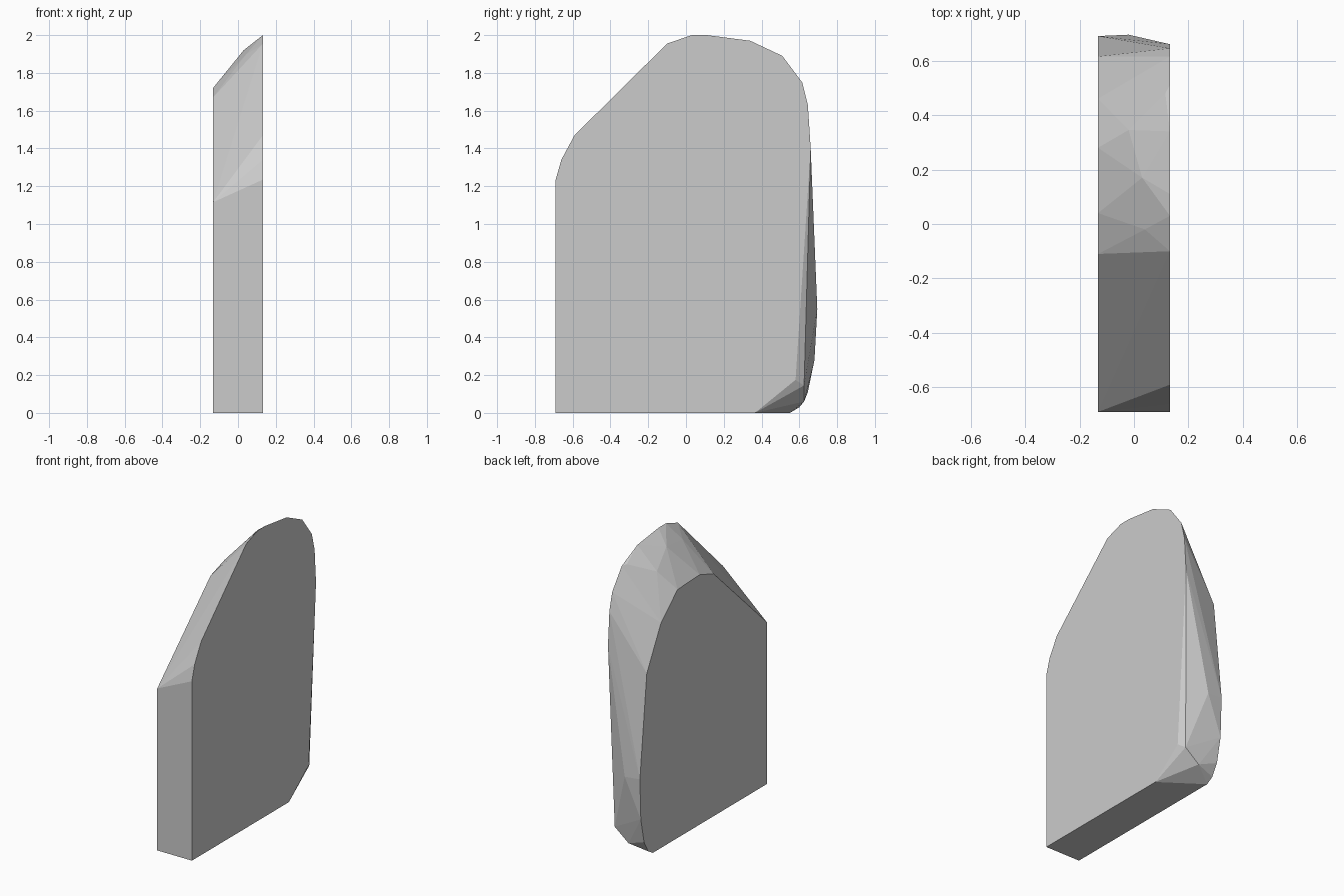
import bpy, bmesh, math

cube = bpy.data.objects.get("Cube")
if cube:
    bpy.data.objects.remove(cube, do_unlink=True)

# Plain stone grey
stone = bpy.data.materials.new("stone_grey")
grey = (0.6, 0.6, 0.6, 1.0)
stone.use_nodes = True
stone.diffuse_color = grey
stone.node_tree.nodes["Principled BSDF"].inputs["Base Color"].default_value = grey

HALF = 0.132

# Outline of the tall left cut face, as (y, z)
tall_side = [(-0.69, 0), (-0.69, 1.235), (-0.66, 1.34), (-0.59, 1.47),
             (-0.10, 1.955), (0.03, 2.0), (0.11, 2.0), (0.34, 1.97),
             (0.51, 1.89), (0.615, 1.75), (0.645, 1.63), (0.66, 1.40),
             (0.58, 0.175), (0.365, 0)]

# Outline of the lower right cut face, as (y, z)
low_side = [(-0.69, 0), (-0.69, 1.115), (-0.11, 1.67), (0.04, 1.72),
            (0.28, 1.71), (0.46, 1.55), (0.615, 1.26), (0.69, 0.56),
            (0.68, 0.28), (0.645, 0.11), (0.60, 0.03), (0.55, 0)]

# Worn rim between the two cut faces
rim = [(0.03, 0.17, 1.92), (-0.02, 0.345, 1.83), (0.115, 0.48, 1.895),
       (0.04, -0.02, 1.895), (-0.02, 0.695, 0.55), (0.105, 0.625, 0.145),
       (0.0, 0.625, 0.06)]

# Broken slab: faceted convex body around the outlines
points = [(HALF, y, z) for y, z in tall_side]
points += [(-HALF, y, z) for y, z in low_side]
points += rim

bm = bmesh.new()
for p in points:
    bm.verts.new(p)
result = bmesh.ops.convex_hull(bm, input=bm.verts[:])
loose = {v for v in result["geom_interior"] + result["geom_unused"]
         if isinstance(v, bmesh.types.BMVert) and not v.link_faces}
bmesh.ops.delete(bm, geom=list(loose), context="VERTS")
bmesh.ops.dissolve_limit(bm, angle_limit=math.radians(0.5),
                         verts=bm.verts[:], edges=bm.edges[:])
bmesh.ops.recalc_face_normals(bm, faces=bm.faces[:])

mesh = bpy.data.meshes.new("stone_slab")
bm.to_mesh(mesh)
bm.free()
mesh.materials.append(stone)
slab = bpy.data.objects.new("stone_slab", mesh)
bpy.context.collection.objects.link(slab)
